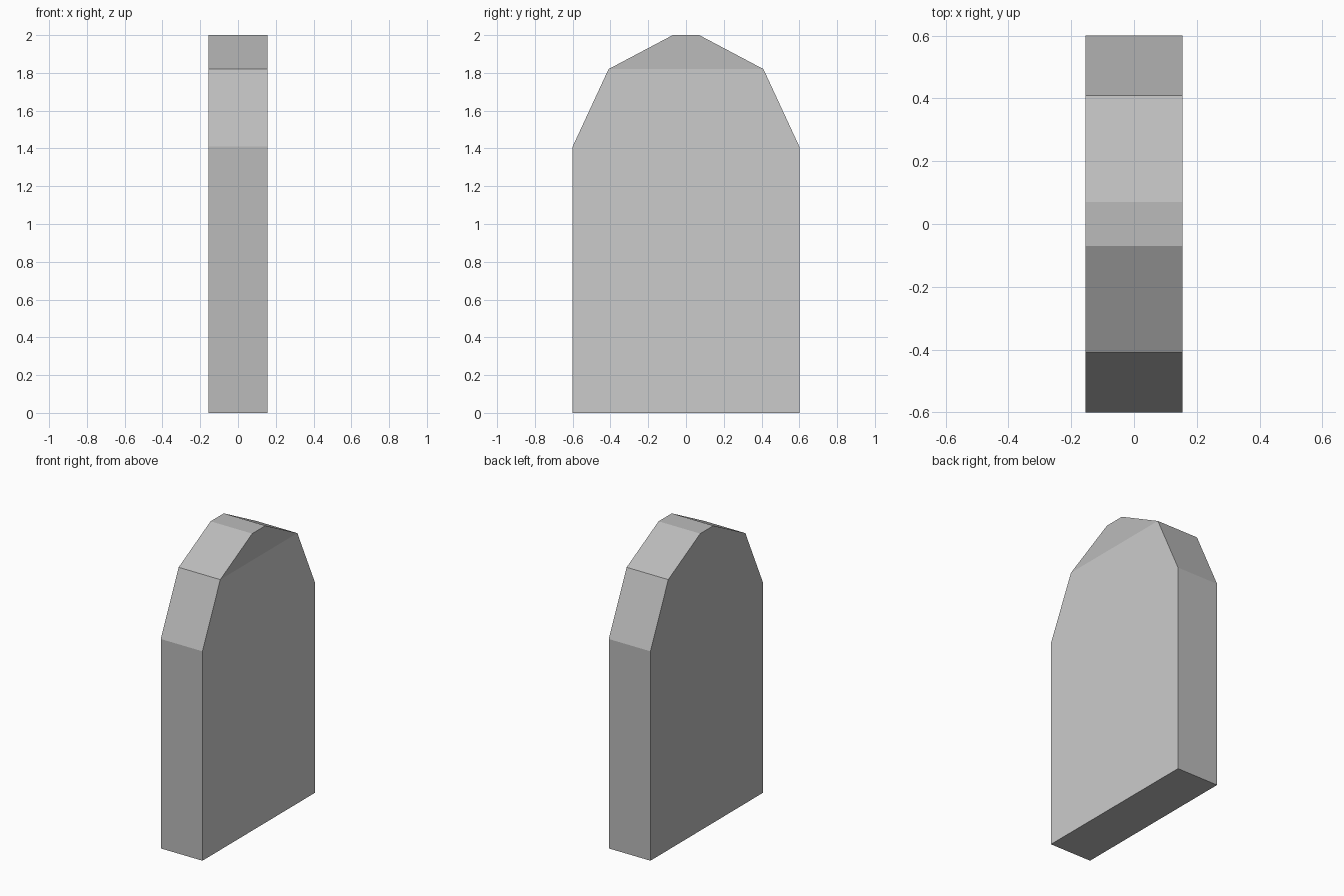
import bpy
import bmesh

if "Cube" in bpy.data.objects:
    bpy.data.objects.remove(bpy.data.objects["Cube"])

HALF = 0.155  # half thickness along x
# Right half of the outline (y, z), mirrored for the left half
right = [(0.6, 0.0), (0.6, 1.41), (0.41, 1.82), (0.07, 2.0)]
outline = right + [(-y, z) for y, z in reversed(right)]


def grey(name, value):
    mat = bpy.data.materials.new(name)
    mat.diffuse_color = (value, value, value, 1)
    mat.use_nodes = True
    mat.node_tree.nodes["Principled BSDF"].inputs["Base Color"].default_value = mat.diffuse_color
    return mat


# Slab: outline extruded across its thickness
bm = bmesh.new()
near = [bm.verts.new((HALF, y, z)) for y, z in outline]
far = [bm.verts.new((-HALF, y, z)) for y, z in outline]
n = len(outline)
bm.faces.new(far)
for i in range(n):
    j = (i + 1) % n
    bm.faces.new((near[i], near[j], far[j], far[i]))

# Right side: lighter panel up to the shoulders, darker cap above it
panel = bm.faces.new((near[0], near[1], near[2], near[5], near[6], near[7]))
bm.faces.new(near[2:6])
panel.material_index = 1
bmesh.ops.recalc_face_normals(bm, faces=bm.faces[:])

mesh = bpy.data.meshes.new("stone_slab")
bm.to_mesh(mesh)
bm.free()
mesh.materials.append(grey("stone", 0.5))
mesh.materials.append(grey("light_stone", 0.8))
slab = bpy.data.objects.new("stone_slab", mesh)
bpy.context.collection.objects.link(slab)
